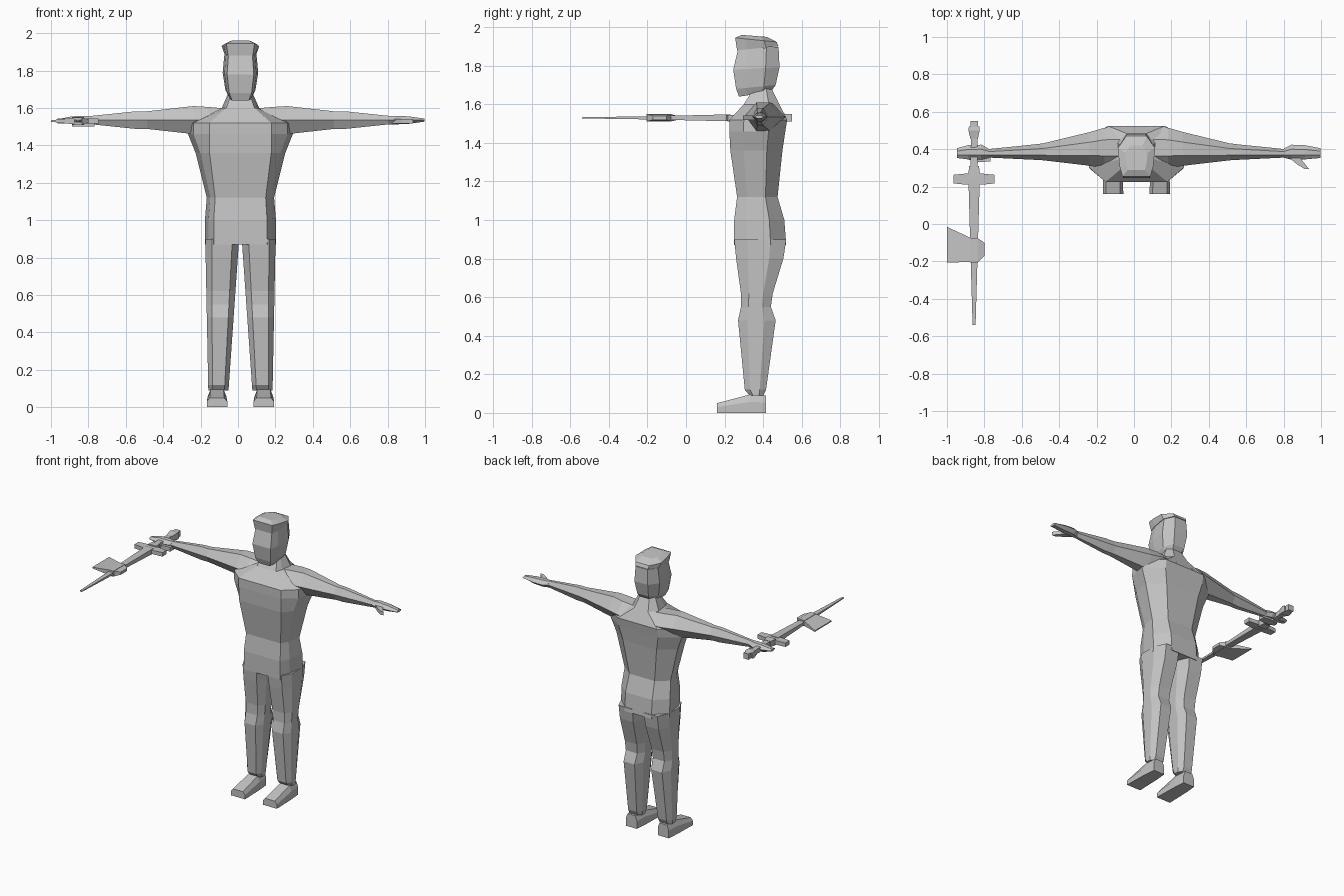
import bpy, bmesh
from mathutils import Vector

default_cube = bpy.data.objects.get("Cube")
if default_cube:
    bpy.data.objects.remove(default_cube, do_unlink=True)

SHADE = (.55, .55, .55, 1)
grey = bpy.data.materials.new("plain_grey")
grey.use_nodes = True
grey.diffuse_color = SHADE
grey.node_tree.nodes["Principled BSDF"].inputs["Base Color"].default_value = SHADE

BODY_CENTRE = Vector((.013, 0, 0))
WEAPON_CENTRE = Vector((-.855, 0, 1.53))


def loft(name, rings, origin):
    """Skin a list of equal-length point rings and cap both ends."""
    bm = bmesh.new()
    loops = [[bm.verts.new(origin + Vector(point)) for point in ring] for ring in rings]
    for lower, upper in zip(loops, loops[1:]):
        for i in range(len(lower)):
            bm.faces.new((lower[i - 1], lower[i], upper[i], upper[i - 1]))
    bm.faces.new(loops[0])
    bm.faces.new(loops[-1])
    bmesh.ops.recalc_face_normals(bm, faces=bm.faces)
    mesh = bpy.data.meshes.new(name)
    bm.to_mesh(mesh)
    bm.free()
    mesh.materials.append(grey)
    part = bpy.data.objects.new(name, mesh)
    bpy.context.collection.objects.link(part)


def body_ring(z, width, front, back, tilt=0):
    """Symmetric octagon with a flat front panel, narrower back and optional tilt."""
    depth = back - front
    panel = min(width * .75, .165)
    right_half = [(panel, front), (width * .9, front + depth * .25),
                  (width, front + depth * .7), (width * .55, back)]
    left_half = [(-x, y) for x, y in reversed(right_half)]
    return [(x, y, z + tilt * (y - front)) for x, y in right_half + left_half]


def leg_ring(side, z, front, back):
    """Chamfered box whose inner edge slopes towards the crotch."""
    inner, outer = .07 - .07 * z, .17 + .02 * z
    width, depth = outer - inner, back - front
    near, far = inner + width * .2, outer - width * .2
    low, high = front + depth * .25, back - depth * .3
    outline = [(near, front), (far, front), (outer, low), (outer, high),
               (far, back), (near, back), (inner, high), (inner, low)]
    return [(side * x, y, z) for x, y in outline]


def foot_ring(side, y, half, height):
    """Flat-soled section with chamfered upper corners."""
    middle = side * .125
    right_half = [(half, 0), (half, height * .6), (half * .7, height)]
    left_half = [(-x, z) for x, z in reversed(right_half)]
    return [(middle + x, y, z) for x, z in right_half + left_half]


def arm_ring(side, x, half_y, half_z):
    """Hexagon that drifts backwards as it widens at the shoulder."""
    y, z = .37 + half_y * .35, 1.535
    ridge = half_y * .4
    outline = [(-half_y, 0), (-ridge, half_z), (ridge, half_z),
               (half_y, 0), (ridge, -half_z), (-ridge, -half_z)]
    return [(side * x, y + dy, z + dz) for dy, dz in outline]


def slab_ring(half, thick):
    """Corners of a rectangle as signed pairs."""
    return [(-half, -thick), (half, -thick), (half, thick), (-half, thick)]


def weapon_bar(name, stations):
    """Tapered rectangular bar along y."""
    rings = [[(a, y, b) for a, b in slab_ring(half, thick)] for y, half, thick in stations]
    loft(name, rings, WEAPON_CENTRE)


def weapon_wing(name, stations):
    """Tapered plate along x, with a shifting centre in y."""
    rings = [[(x, y + a, b) for a, b in slab_ring(half, thick)] for x, y, half, thick in stations]
    loft(name, rings, WEAPON_CENTRE)


# Torso from hips to neck
torso = [(.87, .19, .25, .52), (1, .19, .25, .51), (1.12, .18, .265, .475),
         (1.36, .24, .23, .5), (1.46, .28, .225, .515), (1.52, .28, .225, .525),
         (1.6, .1, .3, .485), (1.69, .06, .355, .44)]
loft("torso", [body_ring(*row) for row in torso], BODY_CENTRE)

# Head and overhanging flat-topped hair
head = [(1.64, .06, .275, .44, .15), (1.68, .08, .26, .465, .1),
        (1.78, .095, .245, .485, .05), (1.885, .085, .27, .48, .06)]
loft("head", [body_ring(*row) for row in head], BODY_CENTRE)
hair = [(1.88, .088, .265, .48, .1), (1.945, .1, .255, .47, -.1), (1.96, .06, .29, .42, -.08)]
loft("hair", [body_ring(*row) for row in hair], BODY_CENTRE)

leg = [(.09, .33, .4), (.12, .305, .415), (.48, .27, .465), (.55, .285, .44),
       (.62, .285, .45), (.8, .26, .505), (.9, .25, .52)]
foot = [(.415, .043, .09), (.33, .05, .095), (.16, .055, .05)]
arm = [(.06, .11, .06), (.17, .107, .07), (.25, .09, .075), (.5, .045, .047),
       (.56, .04, .047), (.8, .022, .022)]
hand = [(.79, .025, .022), (.83, .04, .023), (.9, .038, .02)]
fingertip = {"left": .985, "right": .96}

# Mirrored limbs
for name, side in (("left", 1), ("right", -1)):
    loft(name + "_leg", [leg_ring(side, *row) for row in leg], BODY_CENTRE)
    loft(name + "_foot", [foot_ring(side, *row) for row in foot], BODY_CENTRE)
    loft(name + "_arm", [arm_ring(side, *row) for row in arm], BODY_CENTRE)
    palm = hand + [(fingertip[name], .026, .008)]
    loft(name + "_hand", [arm_ring(side, *row) for row in palm], BODY_CENTRE)

# Open thumb on the left hand, wrapped thumb on the right
thumb = [(.84, .36, .03), (.88, .32, .022), (.91, .295, .012)]
loft("left_thumb", [[(x + a, y, 1.53 + b) for a, b in slab_ring(half, .012)]
                    for x, y, half in thumb], BODY_CENTRE)
wrap = [(-.78, .025), (-.85, .03), (-.9, .015)]
loft("right_thumb", [[(x, .36 + a, 1.515 + b) for a, b in slab_ring(half, .015)]
                     for x, half in wrap], BODY_CENTRE)

# Weapon from pommel to point
weapon_bar("pommel", [(.55, .02, .02), (.51, .02, .02)])
weapon_bar("pommel_collar", [(.52, .028, .02), (.5, .03, .024), (.455, .02, .016)])
weapon_bar("grip", [(.52, .016, .016), (.28, .02, .018)])
weapon_bar("grip_collar", [(.31, .026, .02), (.26, .032, .022)])
weapon_bar("blade", [(.23, .03, .018), (-.2, .018, .008), (-.54, .008, .003)])
weapon_bar("axe_socket", [(-.075, .022, .02), (-.205, .022, .02)])

# Cross guard and one-sided axe head
weapon_wing("guard", [(x, .24, .034 - abs(x) * .1, .014) for x in (-.11, -.05, .05, .11)])
weapon_wing("axe_head", [(-.145, -.11, .095, .004), (-.015, -.14, .064, .018),
                         (.02, -.14, .064, .018), (.055, -.135, .035, .01)])
